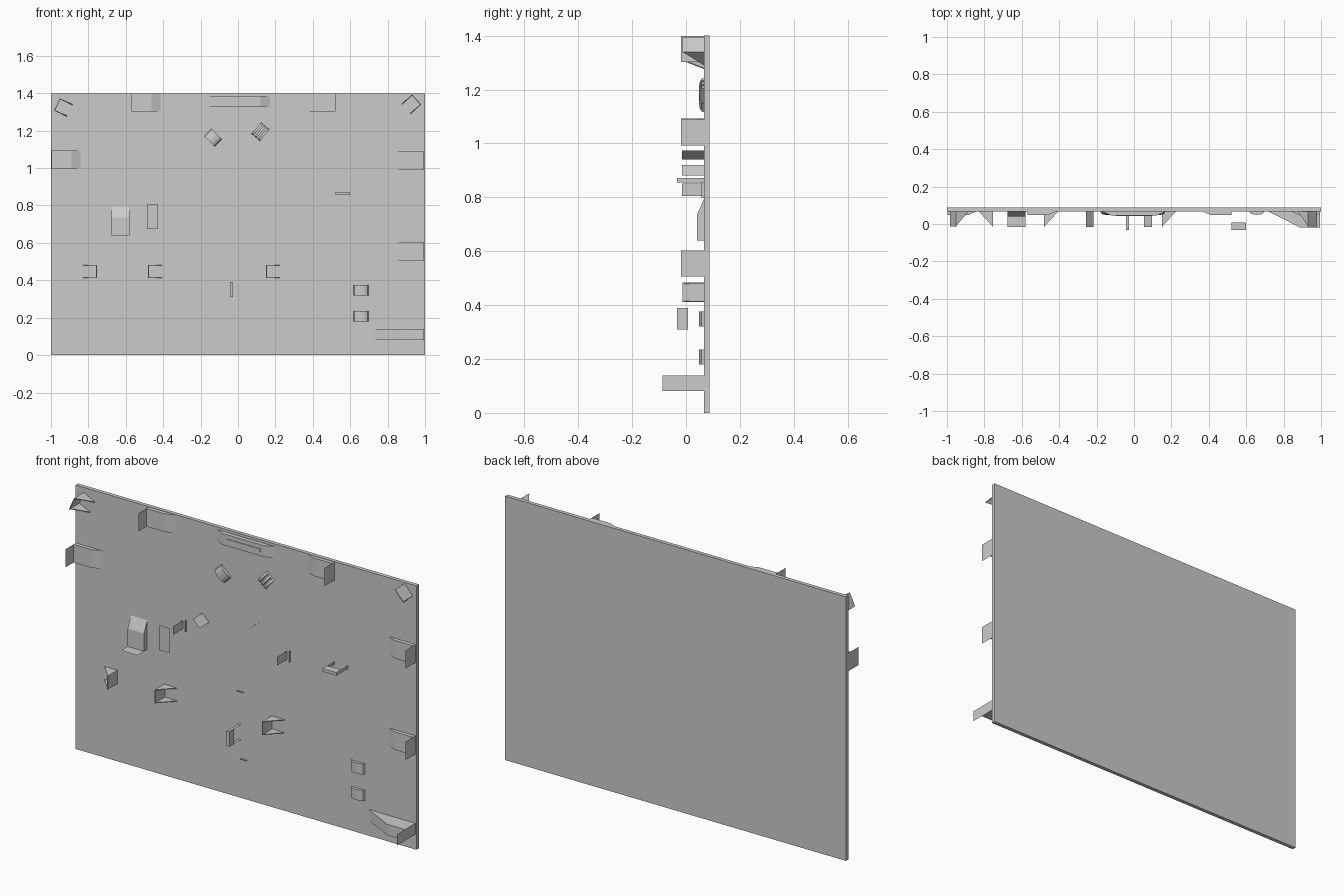
import bpy, bmesh, math

if "Cube" in bpy.data.objects:
    bpy.data.objects.remove(bpy.data.objects["Cube"])

FRONT = 0.067   # y of the panel's front surface

grey = bpy.data.materials.new("plain_grey")
grey.diffuse_color = (0.6, 0.6, 0.6, 1)
grey.use_nodes = True
grey.node_tree.nodes["Principled BSDF"].inputs["Base Color"].default_value = grey.diffuse_color


def make(name, verts, faces, x=0, z=0, ang=0):
    """Local (u, v, d): u, v lie on the panel turned by ang, d sticks out."""
    a = math.radians(ang)
    c, s = math.cos(a), math.sin(a)
    bm = bmesh.new()
    vs = [bm.verts.new((x + u * c - v * s, FRONT - d, z + u * s + v * c))
          for u, v, d in verts]
    for f in faces:
        bm.faces.new([vs[i] for i in f])
    bmesh.ops.recalc_face_normals(bm, faces=bm.faces)
    me = bpy.data.meshes.new(name)
    bm.to_mesh(me)
    bm.free()
    me.materials.append(grey)
    ob = bpy.data.objects.new(name, me)
    bpy.context.collection.objects.link(ob)
    return ob


def prism(name, profile, v0, v1, *place):
    """Extrude a (u, d) profile from v0 to v1."""
    n = len(profile)
    verts = [(u, v, d) for v in (v0, v1) for u, d in profile]
    faces = [range(n), range(n, 2 * n)]
    faces += [(i, (i + 1) % n, n + (i + 1) % n, n + i) for i in range(n)]
    return make(name, verts, faces, *place)


def box(name, u0, u1, v0, v1, d0, d1, *place):
    return prism(name, [(u0, d0), (u0, d1), (u1, d1), (u1, d0)], v0, v1, *place)


def blade(name, w, d, *place):
    """Thin sheet standing straight out of the panel, running along v."""
    return make(name, [(0, -w / 2, 0), (0, w / 2, 0), (0, w / 2, d), (0, -w / 2, d)],
                [(0, 1, 2, 3)], *place)


# Main panel
box("panel", -1, 1, 0, 1.4, -0.0205, 0)


# Ramped holders: low ramp block with a tall end plate
def holder(name, x, z, ang, length=0.155, flat=0.108, h=0.02, w=0.096, plate=0.086):
    prism(name + "_ramp", [(0, 0), (0, h), (flat, h), (length, 0)],
          -w / 2, w / 2, x, z, ang)
    blade(name + "_end_plate", w, plate, x, z, ang)


holder("left_holder", -0.998, 1.045, 0)
holder("right_upper_holder", 0.995, 1.04, 180)
holder("right_lower_holder", 0.995, 0.555, 180)
holder("top_left_holder", -0.57, 1.35, 0)
holder("top_right_holder", 0.52, 1.35, 180)
holder("shelf_holder", -0.628, 0.64, 90, 0.155, 0.095, 0.026, 0.096, 0.082)
holder("bottom_corner_holder", 0.995, 0.11, 180, 0.275, 0.105, 0.087, 0.058, 0.1545)


# Gusset brackets: end plate with two triangular cheeks
def bracket(name, x, z, ang, w=0.072, d=0.08, length=0.075, t=0.004):
    box(name + "_plate", 0, t, -w / 2, w / 2, 0, d, x, z, ang)
    for side, v in (("lower", -w / 2), ("upper", w / 2 - t)):
        prism(name + "_cheek_" + side, [(0, 0), (0, d), (length, 0)],
              v, v + t, x, z, ang)


for i, p in enumerate([(-0.755, 0.447, 180), (-0.48, 0.447, 0), (0.15, 0.447, 0),
                       (-0.968, 1.34, -25), (0.955, 1.367, 222)]):
    bracket(f"bracket_{i + 1}", *p)


# Handles: bar carried by two thin side strips
def handle(name, x, z, ang):
    box(name + "_bar", -0.04, 0.04, -0.008, 0.008, 0.06, 0.1, x, z, ang)
    for i, u in enumerate((-0.04, 0.04)):
        a = math.radians(ang)
        blade(f"{name}_strip_{i + 1}", 0.016, 0.06,
              x + u * math.cos(a), z + u * math.sin(a), ang)


handle("level_handle", 0.56, 0.863, 0)
handle("upright_handle", -0.036, 0.35, 90)

# Long ramped bar at the top, with a slim raised strip
prism("top_bar", [(-0.17, 0), (-0.12, 0.022), (0.12, 0.022), (0.17, 0)],
      -0.03, 0.03, 0, 1.356, 0)
box("top_bar_strip", -0.1, 0.1, -0.008, 0.008, 0.021, 0.025, 0, 1.356, 0)

# Shallow curved bumps
ARC = [(0.04 * math.cos(t), 0.018 * math.sin(t))
       for t in (math.pi * i / 6 for i in range(7))]
for i, z in enumerate((0.348, 0.208)):
    prism(f"small_bump_{i + 1}", ARC, -0.028, 0.028, 0.657, z, 0)
prism("slanted_bump", ARC, -0.027, 0.027, -0.133, 1.163, -45)
for i, v in enumerate((-0.022, 0, 0.022)):
    prism(f"grille_fin_{i + 1}", ARC, v - 0.007, v + 0.007, 0.12, 1.195, 50)

# Thin standing blades
blade("slanted_blade_left", 0.055, 0.082, -0.236, 0.9, 45)
blade("slanted_blade_right", 0.052, 0.082, 0.075, 0.957, -52)
for i, x in enumerate((-0.37, 0.24)):
    blade(f"upright_blade_{i + 1}", 0.045, 0.082, x, 0.828, 0)
    blade(f"upright_blade_rim_{i + 1}", 0.06, 0.01, x + 0.02, 0.828, 0)
for i, (x, z) in enumerate([(-0.03, 0.565), (-0.01, 0.21)]):
    blade(f"flat_blade_{i + 1}", 0.04, 0.01, x, z, 90)

# Sheet floating in front of the panel
make("floating_plate", [(-0.03, -0.066, 0.033), (0.03, -0.066, 0.033),
                        (0.03, 0.066, 0.033), (-0.03, 0.066, 0.033)],
     [(0, 1, 2, 3)], -0.457, 0.74, 0)
